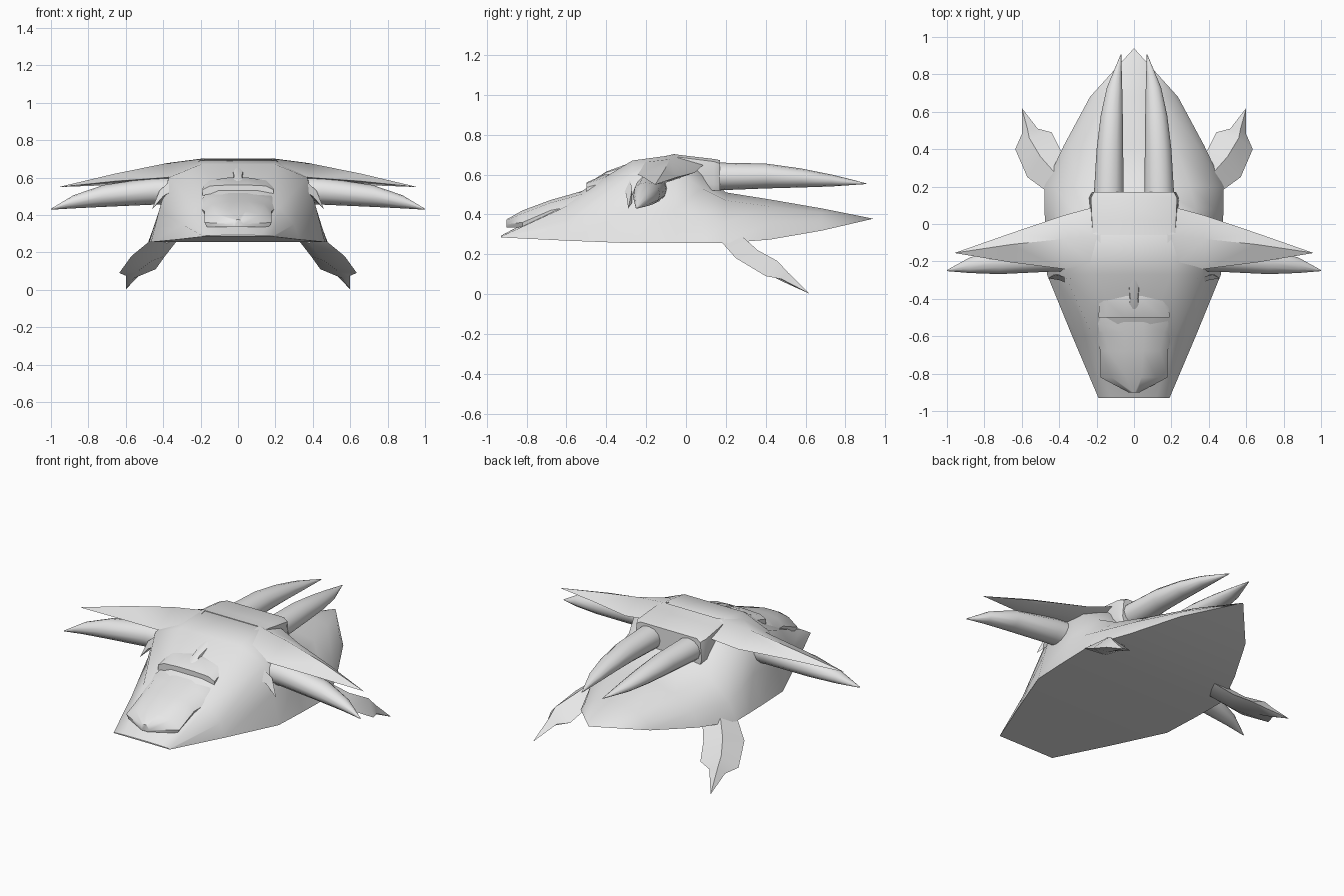
import bpy, bmesh, math

grey = bpy.data.materials.new("light_grey")
grey.diffuse_color = (0.8, 0.8, 0.8, 1)


def loft(name, rings, mirror=False, angle=40):
    """Skin a list of equal-length closed rings, cap the ends, shade smooth."""
    bm = bmesh.new()
    vs = [[bm.verts.new(p) for p in r] for r in rings]
    n = len(rings[0])
    for a, b in zip(vs, vs[1:]):
        for i in range(n):
            j = (i + 1) % n
            bm.faces.new((a[i], a[j], b[j], b[i]))
    bm.faces.new(vs[0])
    bm.faces.new(vs[-1])
    bmesh.ops.remove_doubles(bm, verts=bm.verts, dist=0.0005)
    bmesh.ops.recalc_face_normals(bm, faces=bm.faces)
    me = bpy.data.meshes.new(name)
    bm.to_mesh(me)
    bm.free()
    me.materials.append(grey)
    ob = bpy.data.objects.new(name, me)
    bpy.context.collection.objects.link(ob)
    if mirror:
        ob.modifiers.new("mirror", 'MIRROR').use_mirror_merge = False
    bpy.ops.object.select_all(action='DESELECT')
    ob.select_set(True)
    bpy.context.view_layer.objects.active = ob
    bpy.ops.object.shade_smooth_by_angle(angle=math.radians(angle))
    return ob


def sym(y, half):
    """Full ring at y from half-section points (x, z), bottom to top."""
    left = [(-x, z) for x, z in reversed(half)]
    return [(x, y, z) for x, z in half + left]


def oval(a0, a1, z0, z1, n=12):
    ca, cz, ra, rz = (a0 + a1) / 2, (z0 + z1) / 2, (a1 - a0) / 2, (z1 - z0) / 2
    return [(ca + ra * math.cos(2 * math.pi * i / n),
             cz + rz * math.sin(2 * math.pi * i / n)) for i in range(n)]


# Hull shell: y, then edge, side, shoulder, top
hull = [
    (-0.93, (.19, .284), (.188, .288), (.12, .291), (.04, .292)),
    (-0.60, (.33, .268), (.30, .35), (.22, .44), (.06, .47)),
    (-0.27, (.465, .255), (.42, .43), (.37, .60), (.20, .67)),
    (-0.05, (.475, .255), (.42, .43), (.37, .62), (.20, .70)),
    (0.08, (.478, .255), (.43, .39), (.33, .53), (.20, .62)),
    (0.20, (.48, .256), (.43, .36), (.30, .47), (.08, .51)),
    (0.42, (.375, .273), (.34, .36), (.22, .44), (.06, .475)),
    (0.68, (.235, .318), (.21, .36), (.13, .41), (.04, .43)),
    (0.94, (0, .378), (0, .378), (0, .378), (0, .378)),
]
loft("hull", [sym(y, list(p)) for y, *p in hull], angle=50)

# Raised rear block that holds the tail spines
block = [
    (-0.06, (.21, .53), (.23, .58), (.22, .69), (.19, .702)),
    (0.02, (.22, .53), (.235, .57), (.225, .68), (.20, .692)),
    (0.14, (.23, .52), (.24, .55), (.23, .665), (.20, .678)),
    (0.17, (.215, .52), (.225, .55), (.215, .655), (.19, .672)),
]
loft("rear_block", [sym(y, list(p)) for y, *p in block])

# Tail spines: y, inner x, outer x, low z, high z
spine = [
    (0.15, .055, .215, .52, .66),
    (0.40, .058, .20, .53, .655),
    (0.58, .06, .178, .535, .63),
    (0.73, .063, .145, .54, .60),
    (0.905, .068, .072, .552, .556),
]
loft("tail_spine", [[(a, y, z) for a, z in oval(*s)] for y, *s in spine], True)

# Side spines: x, front y, back y, low z, high z
side = [
    (0.30, -.25, -.09, .455, .605),
    (0.45, -.255, -.10, .455, .60),
    (0.72, -.268, -.13, .443, .56),
    (0.88, -.262, -.18, .435, .505),
    (1.00, -.252, -.246, .428, .433),
]
loft("side_spine", [[(x, a, z) for a, z in oval(*s)] for x, *s in side], True)

# Upper wings: triangular section narrowing to a point
wing = [
    [(.18, -.26, .655), (.18, -.06, .703), (.18, .10, .66), (.18, -.05, .58)],
    [(.38, -.24, .60), (.38, -.08, .677), (.38, .045, .61), (.38, -.05, .575)],
    [(.66, -.205, .58), (.66, -.11, .62), (.66, -.05, .585), (.66, -.10, .56)],
    [(.96, -.155, .549)] * 4,
]
loft("upper_wing", wing, True, 50)

# Head: chin, cheek, brow line, top
head = [
    (-0.90, (.02, .335), (.03, .35), (.02, .37), (.005, .375)),
    (-0.82, (.165, .335), (.18, .36), (.12, .405), (.04, .42)),
    (-0.68, (.175, .36), (.18, .42), (.14, .458), (.05, .472)),
    (-0.58, (.20, .375), (.205, .44), (.16, .485), (.05, .50)),
    (-0.53, (.22, .39), (.25, .42), (.18, .50), (.05, .515)),
    (-0.42, (.18, .42), (.215, .47), (.17, .53), (.05, .54)),
]
loft("head", [sym(y, list(p)) for y, *p in head])

# Brow slab above the head
brow = [
    (-0.50, (.19, .49), (.19, .535), (.15, .555), (.05, .56)),
    (-0.41, (.185, .50), (.185, .56), (.15, .585), (.05, .60)),
    (-0.37, (.12, .50), (.12, .56), (.10, .59), (.04, .60)),
]
loft("brow", [sym(y, list(p)) for y, *p in brow], angle=30)

# Crest behind the brow
crest = [
    (-0.47, (.05, .54), (.03, .565), (.008, .57)),
    (-0.40, (.03, .57), (.02, .61), (.008, .615)),
    (-0.29, (.035, .62), (.03, .645), (.01, .655)),
]
loft("crest", [sym(y, list(p)) for y, *p in crest], angle=30)

# Rear flippers: outer, top, inner, underside at each joint
flipper = [
    [(.46, .17, .27), (.42, .27, .30), (.32, .30, .27), (.38, .20, .25)],
    [(.57, .25, .18), (.50, .36, .22), (.39, .39, .18), (.46, .30, .155)],
    [(.635, .40, .09), (.56, .46, .165), (.44, .49, .11), (.54, .42, .095)],
    [(.60, .48, .075), (.57, .51, .11), (.515, .51, .09), (.56, .49, .06)],
    [(.60, .62, .002)] * 4,
]
loft("rear_flipper", flipper, True, 45)

# Small shoulder fins in front of the wings
fin = [
    [(.30, -.34, .56), (.34, -.29, .60), (.36, -.27, .52)],
    [(.40, -.30, .50), (.42, -.27, .53), (.43, -.27, .46)],
    [(.46, -.29, .43)] * 3,
]
loft("shoulder_fin", fin, True, 30)
